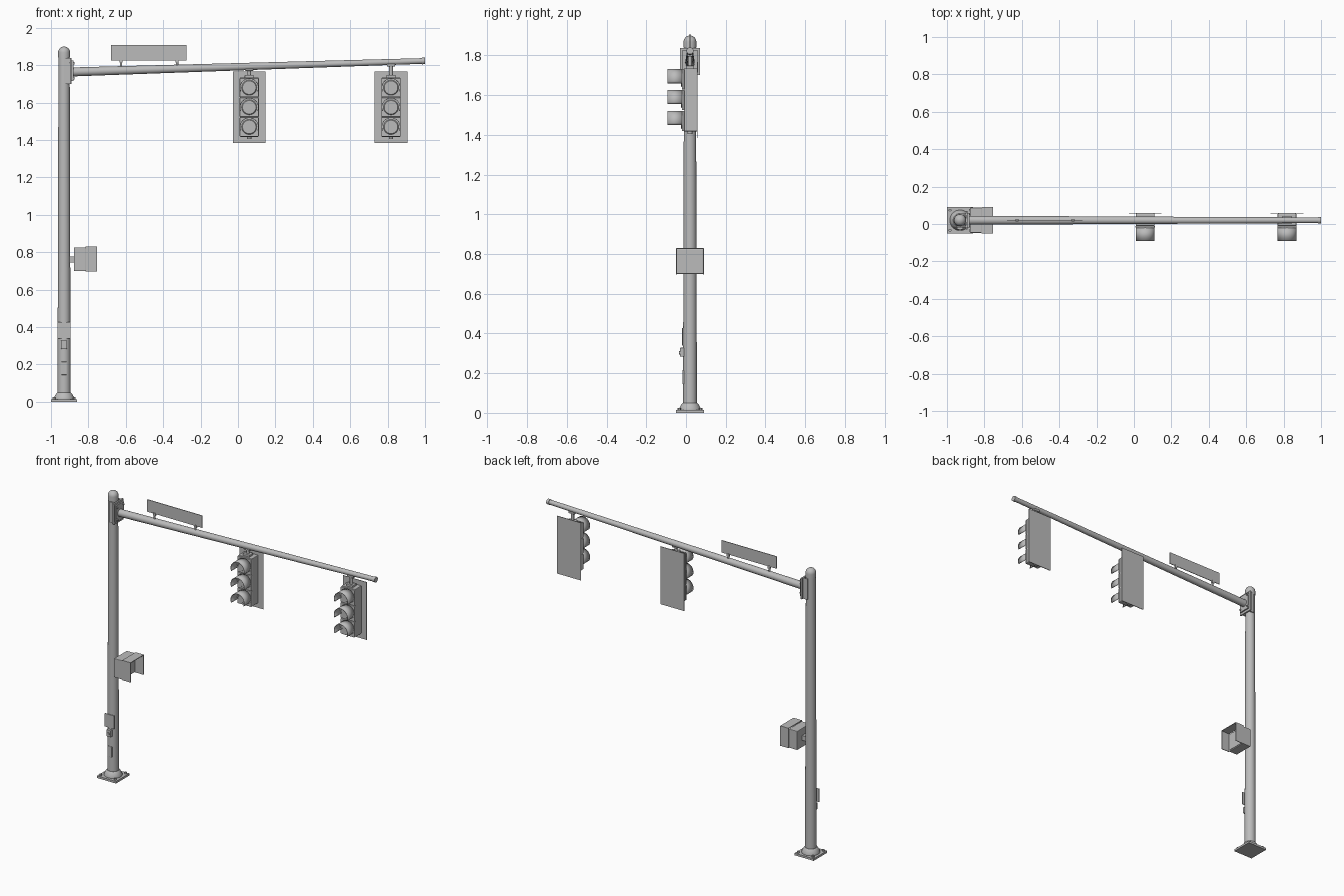
import bpy, bmesh, math
from mathutils import Vector

if "Cube" in bpy.data.objects:
    bpy.data.objects.remove(bpy.data.objects["Cube"])

GREY = (0.5, 0.5, 0.5, 1)
metal = bpy.data.materials.new("grey metal")
metal.use_nodes = True
metal.diffuse_color = GREY
metal.node_tree.nodes["Principled BSDF"].inputs["Base Color"].default_value = GREY

PX, PY = -0.93, 0.02      # pole axis


def finish(bm, name, smooth=False):
    bmesh.ops.recalc_face_normals(bm, faces=bm.faces)
    mesh = bpy.data.meshes.new(name)
    bm.to_mesh(mesh)
    bm.free()
    obj = bpy.data.objects.new(name, mesh)
    bpy.context.collection.objects.link(obj)
    mesh.materials.append(metal)
    if smooth:
        bpy.ops.object.select_all(action='DESELECT')
        obj.select_set(True)
        bpy.context.view_layer.objects.active = obj
        bpy.ops.object.shade_smooth_by_angle(angle=math.radians(40))
    return obj


def box(name, x, y, z, bevel=0):
    """Box from (min, max) pairs."""
    bm = bmesh.new()
    bmesh.ops.create_cube(bm, size=1)
    for v in bm.verts:
        v.co = Vector([(a + b) / 2 + c * (b - a) for (a, b), c in zip((x, y, z), v.co)])
    if bevel:
        bmesh.ops.bevel(bm, geom=bm.edges[:], offset=bevel, segments=2, affect='EDGES', profile=0.5)
    return finish(bm, name)


def rod(name, start, end, r1, r2=None, sides=24):
    """Tapered cylinder between two points."""
    start, end = Vector(start), Vector(end)
    axis = end - start
    bm = bmesh.new()
    bmesh.ops.create_cone(bm, cap_ends=True, segments=sides, radius1=r1,
                          radius2=r1 if r2 is None else r2, depth=axis.length)
    turn = axis.to_track_quat('Z', 'Y')
    for v in bm.verts:
        v.co = turn @ v.co + (start + end) / 2
    return finish(bm, name, True)


def lathe(name, profile, x, y, sides=32):
    """Spin (radius, height) points around a vertical axis."""
    bm = bmesh.new()
    verts = [bm.verts.new((r, 0, z)) for r, z in profile]
    edges = [bm.edges.new(pair) for pair in zip(verts, verts[1:])]
    bmesh.ops.spin(bm, geom=verts + edges, cent=(0, 0, 0), axis=(0, 0, 1),
                   angle=math.tau, steps=sides)
    bmesh.ops.remove_doubles(bm, verts=bm.verts, dist=0.0001)
    bmesh.ops.translate(bm, verts=bm.verts, vec=(x, y, 0))
    return finish(bm, name, True)


# Base plate, anchor bolts and flared collar
box("base_plate", (PX - 0.07, PX + 0.07), (PY - 0.07, PY + 0.07), (0, 0.014))
for sx in (-1, 1):
    for sy in (-1, 1):
        bx, by = PX + sx * 0.054, PY + sy * 0.054
        rod("anchor_bolt", (bx, by, 0.01), (bx, by, 0.025), 0.008, sides=6)
lathe("base_collar", [(0, 0.014), (0.055, 0.014), (0.055, 0.022), (0.042, 0.045),
                      (0.037, 0.05), (0, 0.05)], PX, PY)

# Tapered pole with a domed cap
rod("pole", (PX, PY, 0.04), (PX, PY, 1.845), 0.035, 0.03, 32)
dome = [(0.032 * math.cos(a), 1.868 + 0.032 * math.sin(a))
        for a in [i * math.pi / 16 for i in range(9)]]
lathe("pole_cap", [(0, 1.84), (0.032, 1.84)] + dome, PX, PY)

# Arm flange and clamp
box("arm_flange", (-0.899, -0.889), (PY - 0.05, PY + 0.05), (1.7, 1.838))
box("arm_mount_plate", (-0.889, -0.88), (PY - 0.04, PY + 0.04), (1.715, 1.825))
for sy in (-1, 1):
    y = PY + sy * 0.033
    box("flange_gusset", (PX, -0.895), (y - 0.004, y + 0.004), (1.7, 1.838))
    for z in (1.73, 1.81):
        rod("flange_bolt", (-0.9, y, z), (-0.873, y, z), 0.006, sides=6)

# Tapered mast arm
ARM_A, ARM_B = Vector((-0.885, PY, 1.764)), Vector((1, PY, 1.823))
rod("mast_arm", ARM_A, ARM_B, 0.024, 0.015)
rod("arm_end_cap", ARM_A.lerp(ARM_B, 0.991), ARM_B, 0.0175)


def arm_z(x):
    return ARM_A.lerp(ARM_B, (x - ARM_A.x) / (ARM_B.x - ARM_A.x)).z


# Street sign blank on two short posts
box("sign_panel", (-0.68, -0.275), (PY - 0.002, PY + 0.002), (1.826, 1.907))
for x in (-0.625, -0.325):
    rod("sign_post", (x, PY, arm_z(x)), (x, PY, 1.83), 0.006, sides=12)
    box("sign_clip", (x - 0.008, x + 0.008), (PY - 0.006, PY + 0.006), (1.814, 1.832))


def visor(cx, cz):
    """Tunnel visor, open underneath."""
    bm = bmesh.new()
    rings = []
    for i in range(21):
        a = math.radians(-24 + 228 * i / 20)
        rings.append([bm.verts.new((cx + 0.049 * math.cos(a), y, cz + 0.049 * math.sin(a)))
                      for y in (-0.092, -0.018)])
    for p, q in zip(rings, rings[1:]):
        bm.faces.new((p[0], p[1], q[1], q[0]))
    obj = finish(bm, "signal_visor", True)
    shell = obj.modifiers.new("thickness", 'SOLIDIFY')
    shell.thickness = 0.003
    shell.offset = 0


# Two three-section signal heads
for cx in (0.06, 0.818):
    box("signal_backplate", (cx - 0.087, cx + 0.087), (0.055, 0.059), (1.385, 1.767))
    box("signal_housing", (cx - 0.05, cx + 0.05), (-0.01, 0.056), (1.417, 1.735), 0.004)
    for i in range(3):
        cz = 1.47 + i * 0.105
        box("signal_door", (cx - 0.051, cx + 0.051), (-0.021, -0.008),
            (cz - 0.051, cz + 0.051), 0.003)
        rod("signal_lens", (cx, -0.018, cz), (cx, -0.026, cz), 0.043, 0.036, 32)
        visor(cx, cz)
    # Hanger joining the head to the arm
    box("hanger_foot", (cx - 0.024, cx + 0.024), (PY - 0.02, PY + 0.02), (1.732, 1.748), 0.003)
    rod("hanger_stem", (cx, PY, 1.74), (cx, PY, arm_z(cx)), 0.01, sides=16)
    zb = arm_z(cx) - 0.024
    box("hanger_saddle", (cx - 0.022, cx + 0.022), (PY - 0.014, PY + 0.014), (zb, zb + 0.014), 0.003)
    rod("signal_bottom_knob", (cx, PY, 1.405), (cx, PY, 1.42), 0.012, sides=16)

# Pedestrian signal: body, open hood and pole bracket
box("crossing_signal_body", (-0.877, -0.815), (PY - 0.067, PY + 0.067), (0.7, 0.825), 0.003)
box("crossing_signal_face", (-0.816, -0.812), (PY - 0.06, PY + 0.06), (0.707, 0.818))
box("crossing_hood_top", (-0.815, -0.754), (PY - 0.07, PY + 0.07), (0.826, 0.83))
for sy in (-1, 1):
    y = PY + sy * 0.068
    box("crossing_hood_side", (-0.815, -0.754), (y - 0.002, y + 0.002), (0.698, 0.83))
box("crossing_bracket", (-0.91, -0.875), (PY - 0.016, PY + 0.016), (0.746, 0.778))

# Push button, notice plate and hand hole cover on the pole front
box("notice_plate", (PX - 0.034, PX + 0.034), (-0.02, -0.015), (0.34, 0.427))
box("button_box", (PX - 0.016, PX + 0.016), (-0.03, -0.005), (0.283, 0.328), 0.003)
rod("push_button", (PX, -0.028, 0.303), (PX, -0.036, 0.303), 0.009, sides=16)
box("hand_hole_cover", (PX - 0.015, PX + 0.015), (-0.018, -0.008), (0.145, 0.215), 0.002)
